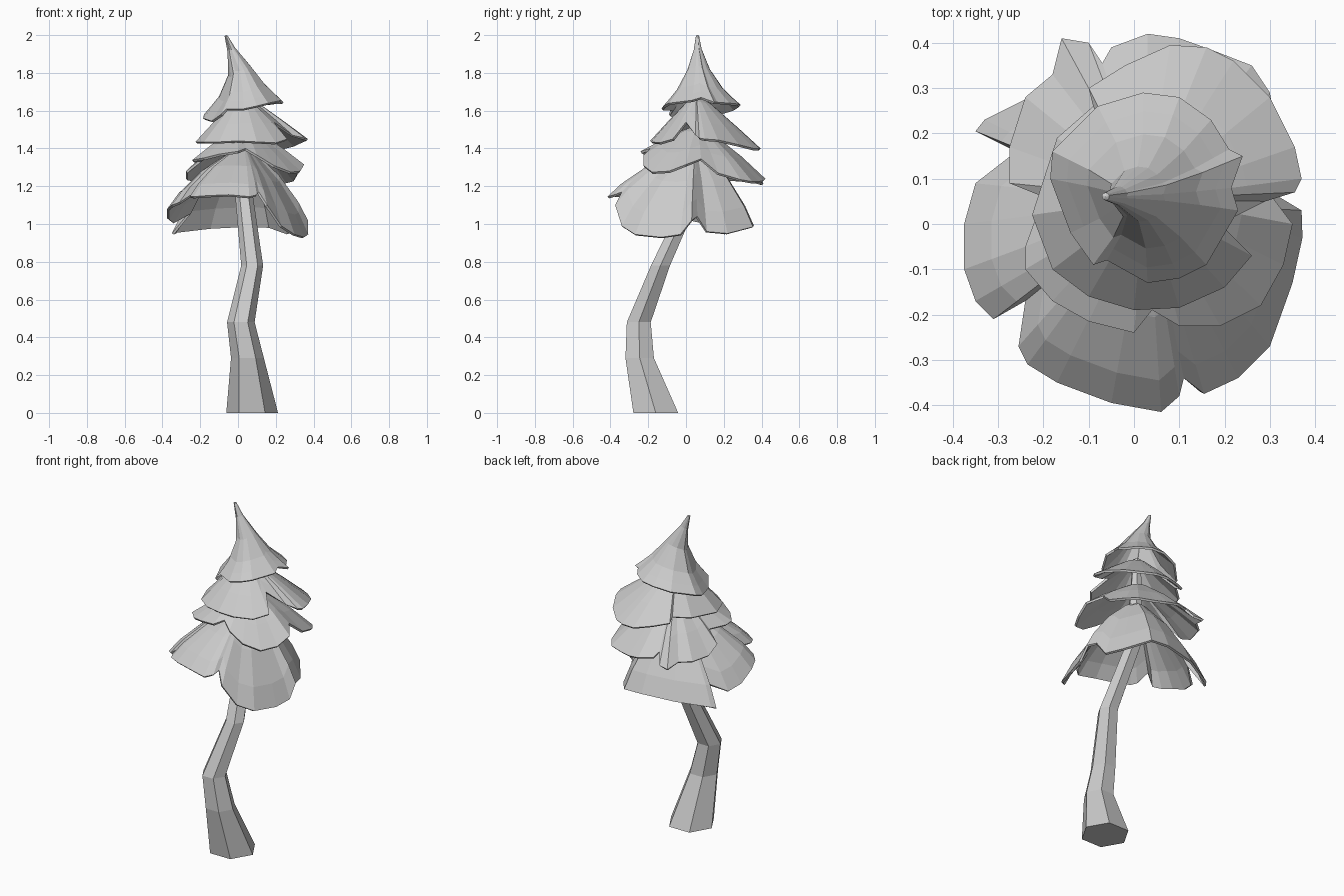
import bpy, math


def make_object(name, verts, faces):
    mesh = bpy.data.meshes.new(name)
    mesh.from_pydata(verts, [], faces)
    mesh.update()
    obj = bpy.data.objects.new(name, mesh)
    bpy.context.collection.objects.link(obj)
    return obj


def bridge(rings, n):
    # quads between consecutive closed loops, first loop lowest
    return [(r * n + j, r * n + (j + 1) % n, (r + 1) * n + (j + 1) % n, (r + 1) * n + j)
            for r in range(rings - 1) for j in range(n)]


def tier(name, apex, profile, rim):
    """Lobed sheet: rim points (x, y, z) pulled to the apex by (reach, drop, shift) rings."""
    ax, ay, az = apex
    n = len(rim)
    verts = []
    for reach, drop, shift in profile:
        verts += [(ax + shift + (x - ax) * reach, ay + (y - ay) * reach, az + (z - az) * drop)
                  for x, y, z in rim]
    faces = bridge(len(profile), n)
    last = (len(profile) - 1) * n
    verts.append((ax + profile[-1][2], ay, az))
    faces += [(last + j, last + (j + 1) % n, len(verts) - 1) for j in range(n)]
    obj = make_object(name, verts, faces)
    mod = obj.modifiers.new("thickness", "SOLIDIFY")
    mod.thickness = 0.013
    mod.offset = -1
    return obj


# Crooked six-sided trunk: centre x, y, z, radius
path = [(0.075, -0.16, 0, 0.137), (0.05, -0.245, 0.29, 0.087), (0.015, -0.25, 0.48, 0.073),
        (0.075, -0.135, 0.78, 0.058), (0.032, 0.035, 1.15, 0.047), (0.025, 0.055, 1.68, 0.025)]
tv = [(x + r * math.cos(k * math.pi / 3), y + r * math.sin(k * math.pi / 3), z)
      for x, y, z, r in path for k in range(6)]
tf = bridge(len(path), 6) + [tuple(range(5, -1, -1)), tuple(range(len(tv) - 6, len(tv)))]
make_object("trunk", tv, tf)

# Bottom foliage skirt, raised at the front
tier("foliage_bottom", (0.03, 0.05, 1.41),
     [(1, 1, 0), (0.85, 0.75, 0), (0.55, 0.39, 0), (0.2, 0.1, 0)],
     [(0.11, -0.34, 1.17), (0.155, -0.375, 1.10), (0.23, -0.34, 0.99), (0.3, -0.27, 0.945),
      (0.35, -0.13, 0.93), (0.372, -0.03, 0.945), (0.37, 0.03, 1.02), (0.32, 0.06, 1.04),
      (0.3, 0.11, 0.96), (0.27, 0.22, 0.95), (0.17, 0.355, 0.985), (0.05, 0.36, 0.99),
      (-0.15, 0.32, 0.98), (-0.33, 0.23, 0.96), (-0.35, 0.205, 0.95), (-0.26, 0.16, 1.06),
      (-0.35, 0.09, 1.01), (-0.375, 0, 1.03), (-0.375, -0.1, 1.08), (-0.35, -0.17, 1.10),
      (-0.31, -0.21, 1.115), (-0.24, -0.17, 1.16), (-0.255, -0.27, 1.145), (-0.235, -0.31, 1.145),
      (-0.17, -0.35, 1.15), (-0.05, -0.395, 1.155), (0.06, -0.415, 1.145), (0.1, -0.38, 1.155)])

# Third foliage tier
tier("foliage_lower_middle", (0.03, 0.06, 1.52),
     [(1, 1, 0), (0.65, 0.58, 0), (0.2, 0.12, 0)],
     [(0.04, -0.19, 1.40), (0.1, -0.225, 1.365), (0.19, -0.225, 1.31), (0.28, -0.18, 1.275),
      (0.33, -0.09, 1.28), (0.35, 0, 1.315), (0.29, 0.08, 1.345), (0.32, 0.17, 1.27),
      (0.3, 0.29, 1.235), (0.26, 0.35, 1.225), (0.17, 0.385, 1.225), (0.1, 0.41, 1.23),
      (0.03, 0.42, 1.24), (-0.05, 0.39, 1.25), (-0.07, 0.355, 1.28), (-0.1, 0.4, 1.22),
      (-0.16, 0.41, 1.215), (-0.18, 0.33, 1.235), (-0.24, 0.28, 1.235), (-0.275, 0.17, 1.24),
      (-0.275, 0.09, 1.28), (-0.2, 0.06, 1.34), (-0.24, -0.05, 1.335), (-0.24, -0.1, 1.34),
      (-0.18, -0.17, 1.35), (-0.1, -0.215, 1.37), (0, -0.24, 1.385)])

# Second foliage tier
tier("foliage_upper_middle", (0.025, 0.055, 1.68),
     [(1, 1, 0), (0.65, 0.61, 0), (0.22, 0.15, 0)],
     [(0.19, 0.0, 1.54), (0.29, 0.05, 1.47), (0.355, 0.07, 1.455), (0.37, 0.1, 1.45),
      (0.355, 0.17, 1.445), (0.3, 0.28, 1.42), (0.22, 0.36, 1.40), (0.16, 0.39, 1.40),
      (0.08, 0.395, 1.40), (-0.02, 0.35, 1.42), (-0.1, 0.3, 1.44), (-0.09, 0.26, 1.46),
      (-0.17, 0.19, 1.45), (-0.225, 0.02, 1.435), (-0.18, -0.1, 1.435), (-0.1, -0.16, 1.435),
      (0, -0.19, 1.44), (0.1, -0.185, 1.435), (0.2, -0.14, 1.43), (0.26, -0.07, 1.45)])

# Top foliage hat with a bent tip
tier("foliage_top", (0.02, 0.06, 2.0),
     [(1, 1, 0), (0.82, 0.9, 0), (0.6, 0.77, 0), (0.29, 0.49, -0.012),
      (0.1, 0.2, -0.055), (0.04, 0.01, -0.083)],
     [(0.215, 0.08, 1.67), (0.24, 0.15, 1.645), (0.21, 0.165, 1.645), (0.17, 0.23, 1.64),
      (0.1, 0.28, 1.635), (0.02, 0.29, 1.63), (-0.08, 0.26, 1.61), (-0.18, 0.16, 1.58),
      (-0.185, 0.1, 1.56), (-0.14, -0.02, 1.545), (-0.09, -0.09, 1.58), (-0.06, -0.08, 1.61),
      (0.03, -0.13, 1.61), (0.1, -0.12, 1.625), (0.16, -0.09, 1.64), (0.23, 0.03, 1.655)])
